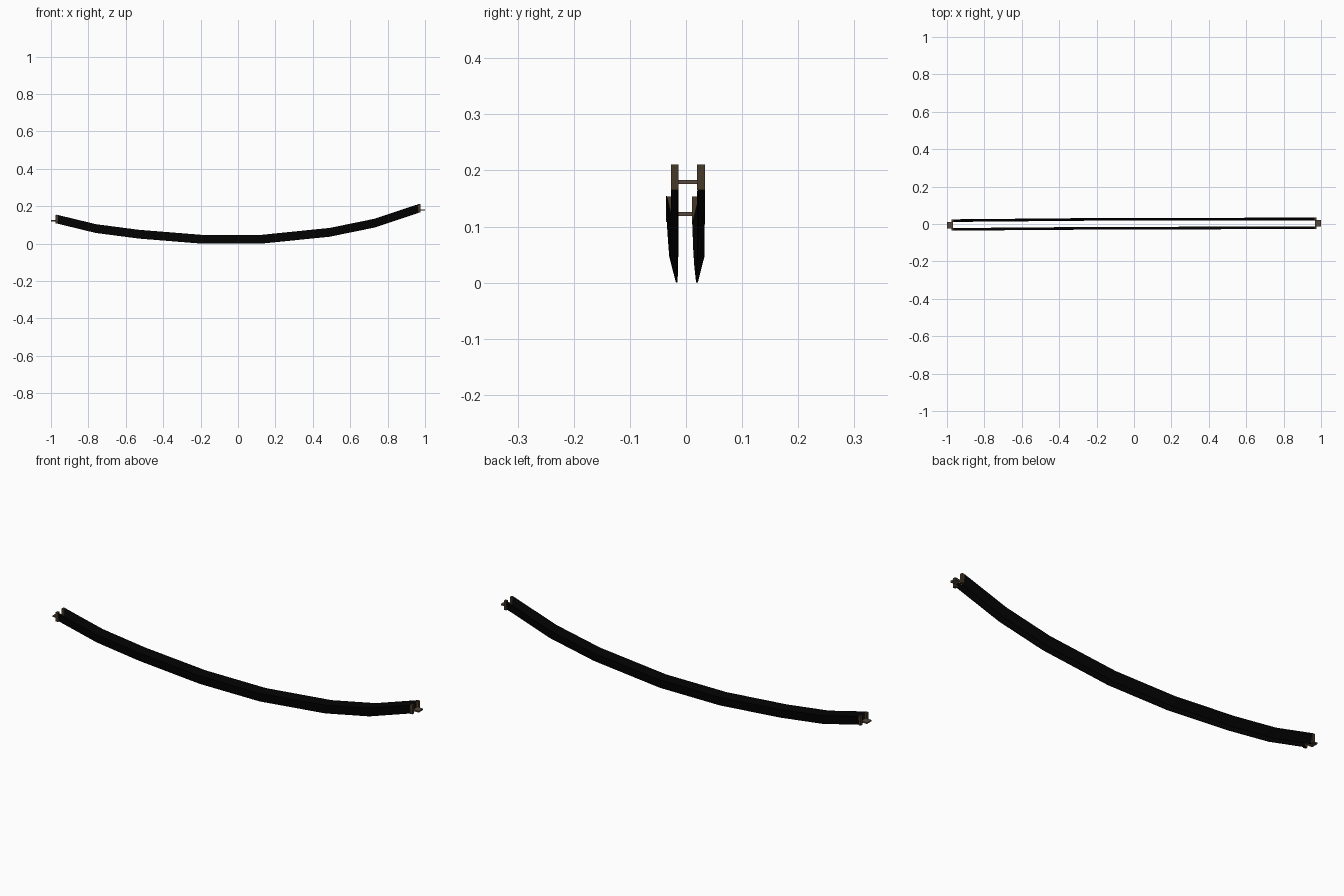
import bpy, bmesh

if "Cube" in bpy.data.objects:
    bpy.data.objects.remove(bpy.data.objects["Cube"])

def material(name, rgb):
    m = bpy.data.materials.new(name)
    m.diffuse_color = (*rgb, 1)
    m.use_nodes = True
    m.node_tree.nodes["Principled BSDF"].inputs["Base Color"].default_value = m.diffuse_color
    return m

BLACK = material("black leather", (0.0012, 0.0012, 0.0012))
BROWN = material("dark bronze", (0.062, 0.041, 0.022))
TAB = material("worn bronze", (0.09, 0.066, 0.045))

def finish(name, bm, mat):
    bmesh.ops.recalc_face_normals(bm, faces=bm.faces)
    me = bpy.data.meshes.new(name)
    bm.to_mesh(me)
    bm.free()
    me.materials.append(mat)
    ob = bpy.data.objects.new(name, me)
    bpy.context.collection.objects.link(ob)

# Sagging strap: thin band leaning outwards at the top, swept along x
def strap(name, path, lean, half_h=0.0235, t=0.001):
    bm = bmesh.new()
    rings = []
    for x, y, z in path:
        rings.append([bm.verts.new(p) for p in (
            (x, y - t, z - half_h), (x, y + t, z - half_h),
            (x, y + lean + t, z + half_h), (x, y + lean - t, z + half_h))])
    for a, b in zip(rings, rings[1:]):
        for i in range(4):
            j = (i + 1) % 4
            bm.faces.new((a[i], a[j], b[j], b[i]))
    bm.faces.new(rings[0])
    bm.faces.new(rings[-1])
    finish(name, bm, BLACK)

def box(name, lo, hi, mat):
    bm = bmesh.new()
    bmesh.ops.create_cube(bm, size=1)
    for v in bm.verts:
        v.co = [(a + b) / 2 + c * (b - a) for a, b, c in zip(lo, hi, v.co)]
    finish(name, bm, mat)

xs = [-0.97, -0.76, -0.53, -0.2, 0.13, 0.49, 0.73, 0.965]
zs = [0.131, 0.08, 0.05, 0.0235, 0.0235, 0.06, 0.109, 0.187]
# y of the lower edge of each strap
front_y = [-0.023, -0.021, -0.019, -0.017, -0.016, -0.015, -0.014, -0.014]
back_y = [0.012, 0.014, 0.016, 0.019, 0.020, 0.020, 0.021, 0.021]
strap("front_strap", list(zip(xs, front_y, zs)), -0.012)
strap("back_strap", list(zip(xs, back_y, zs)), 0.012)

# End plates on each strap and the cross tab joining them
for side, sx, z, ys in (("left", -1, 0.131, (-0.029, 0.018)),
                        ("right", 1, 0.188, (-0.020, 0.027))):
    x0, x1 = sorted((sx * 0.962, sx * 0.975))
    for part, y in zip(("front", "back"), ys):
        box(f"{side}_{part}_end_plate", (x0, y - 0.007, z - 0.0225),
            (x1, y + 0.007, z + 0.0225), BROWN)
    x0, x1 = sorted((sx * 0.968, sx * 1.0))
    box(f"{side}_cross_tab", (x0, ys[0] + 0.006, z - 0.012),
        (x1, ys[1] - 0.006, z - 0.005), TAB)
